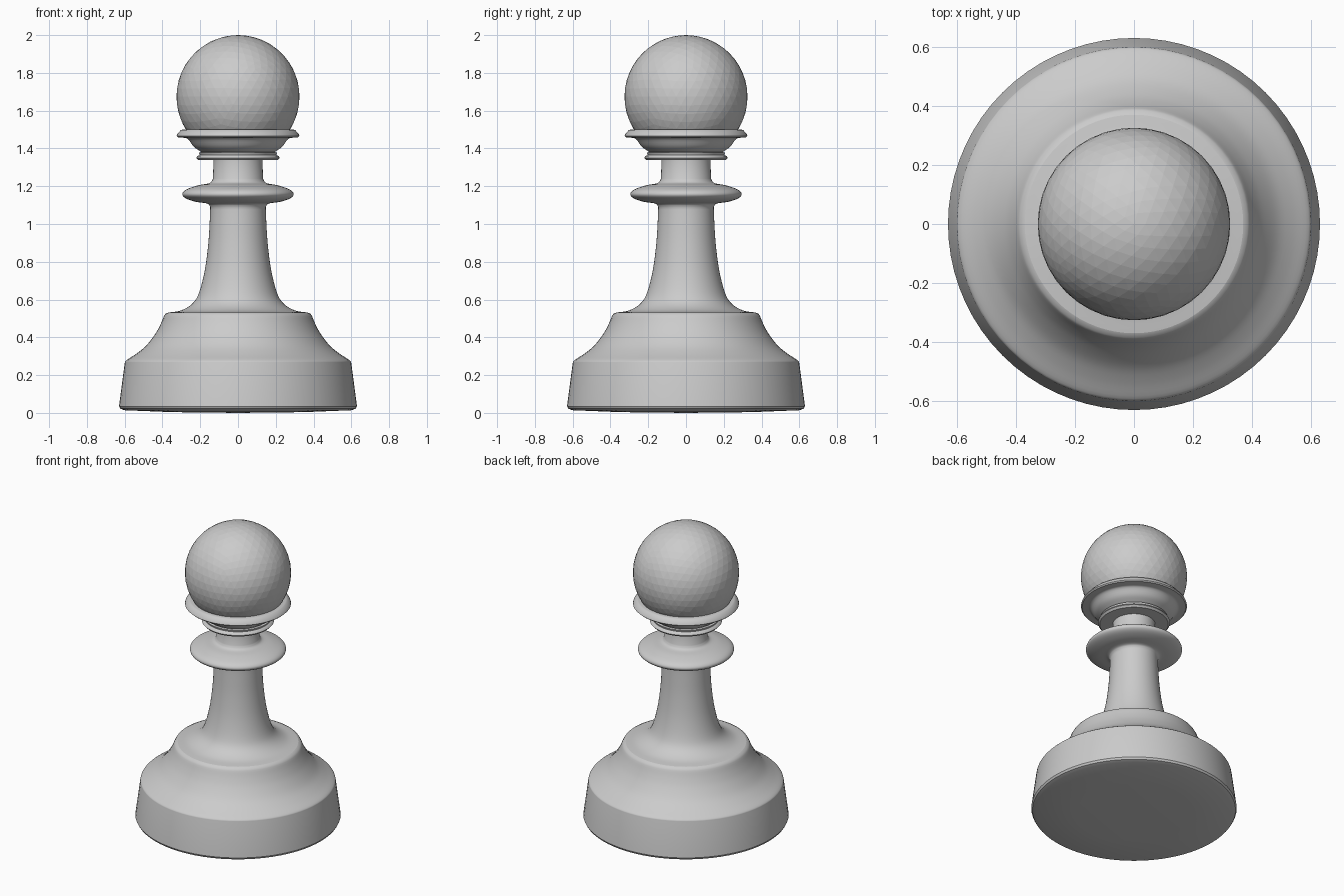
import bpy, bmesh, math
from mathutils import Vector

if "Cube" in bpy.data.objects:
    bpy.data.objects.remove(bpy.data.objects["Cube"])


def curve(points, steps=4):
    """Catmull-Rom smoothing of an (r, z) profile."""
    p = [Vector(q) for q in points]
    p = [2 * p[0] - p[1]] + p + [2 * p[-1] - p[-2]]
    out = []
    for i in range(1, len(p) - 2):
        a, b, c, d = p[i - 1:i + 3]
        for k in range(steps):
            t = k / steps
            out.append(0.5 * (2 * b + (c - a) * t + (2 * a - 5 * b + 4 * c - d) * t * t
                              + (3 * b - a - 3 * c + d) * t ** 3))
    return [tuple(v) for v in out] + [points[-1]]


def lathe(name, profile, sides=72):
    """Revolve an (r, z) profile around the z axis."""
    bm = bmesh.new()
    verts = [bm.verts.new((r, 0, z)) for r, z in profile]
    edges = [bm.edges.new(e) for e in zip(verts, verts[1:])]
    bmesh.ops.spin(bm, geom=verts + edges, cent=(0, 0, 0), axis=(0, 0, 1),
                   angle=2 * math.pi, steps=sides, use_duplicate=False)
    bmesh.ops.remove_doubles(bm, verts=bm.verts, dist=1e-4)
    bmesh.ops.recalc_face_normals(bm, faces=bm.faces)
    # open shells: make sure the walls face outwards
    if sum(f.normal.dot(Vector((f.calc_center_median().x, f.calc_center_median().y, 0)))
           * f.calc_area() for f in bm.faces) < 0:
        bmesh.ops.reverse_faces(bm, faces=bm.faces)
    mesh = bpy.data.meshes.new(name)
    bm.to_mesh(mesh)
    bm.free()
    obj = bpy.data.objects.new(name, mesh)
    bpy.context.collection.objects.link(obj)
    bpy.ops.object.select_all(action='DESELECT')
    obj.select_set(True)
    bpy.context.view_layer.objects.active = obj
    bpy.ops.object.shade_smooth_by_angle(angle=math.radians(35))
    return obj


# Foot: slightly domed underside, tapered drum, concave skirt
foot = [(0, 0), (0.35, 0.004), (0.6, 0.014), (0.623, 0.022), (0.63, 0.035), (0.628, 0.05)]
skirt = curve([(0.6, 0.262), (0.592, 0.278), (0.54, 0.312), (0.487, 0.355),
               (0.44, 0.415), (0.412, 0.465), (0.392, 0.512)])
shoulder = [(0.385, 0.524), (0.37, 0.531)]
lathe("base", foot + skirt + shoulder)

# Stem: flared foot, tapering shaft, round disc and narrow neck
shaft = curve([(0.37, 0.531), (0.3, 0.543), (0.24, 0.58), (0.205, 0.64), (0.175, 0.76),
               (0.157, 0.9), (0.149, 1.03), (0.147, 1.09)])
disc = curve([(0.147, 1.09), (0.162, 1.108), (0.225, 1.118), (0.275, 1.135), (0.295, 1.157),
              (0.275, 1.182), (0.21, 1.205), (0.15, 1.217), (0.132, 1.24)])
lathe("stem_with_disc", shaft + disc[1:] + [(0.13, 1.338)])

# Collar: thin ring, bowl and sharp rim under the head
ring = [(0.13, 1.338), (0.21, 1.338), (0.221, 1.35), (0.216, 1.359), (0.203, 1.366),
        (0.207, 1.378), (0.195, 1.381)]
bowl = curve([(0.195, 1.381), (0.235, 1.41), (0.265, 1.45), (0.29, 1.457)])
rim = [(0.318, 1.459), (0.325, 1.466), (0.322, 1.475), (0.303, 1.497), (0.295, 1.5), (0.27, 1.5)]
lathe("collar", ring + bowl[1:] + rim)

# Head: faceted ball
bpy.ops.mesh.primitive_ico_sphere_add(subdivisions=4, radius=0.326, location=(0, 0, 1.674))
bpy.context.object.name = "head"
